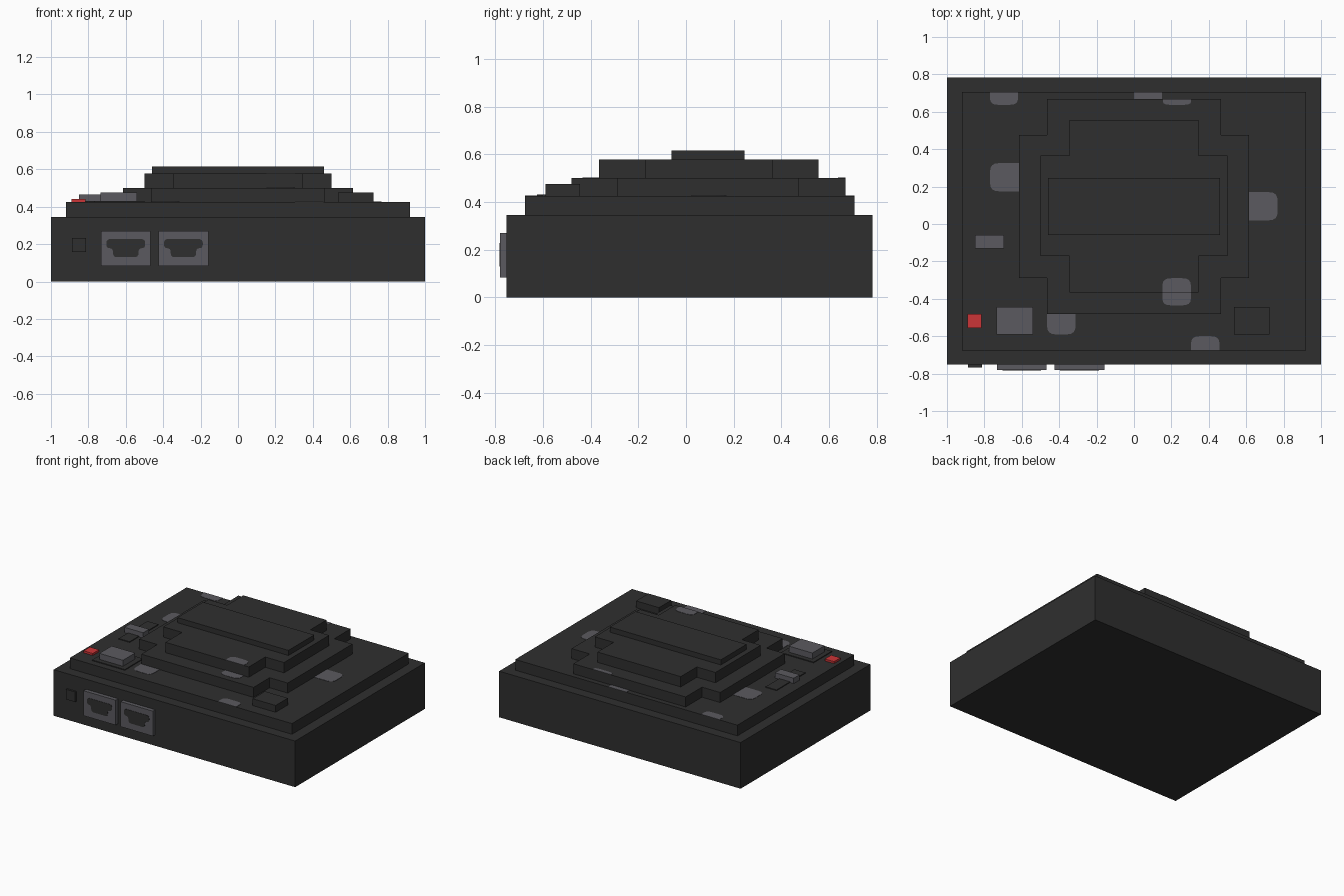
import bpy, bmesh, math

if "Cube" in bpy.data.objects:
    bpy.data.objects.remove(bpy.data.objects["Cube"])


def material(name, rgb):
    m = bpy.data.materials.new(name)
    m.diffuse_color = (*rgb, 1)
    m.use_nodes = True
    m.node_tree.nodes["Principled BSDF"].inputs["Base Color"].default_value = m.diffuse_color
    return m


DARK = material("charcoal", (0.028, 0.028, 0.028))
GREY = material("mid grey", (0.105, 0.102, 0.115))
RED = material("red", (0.6, 0.035, 0.038))


def prism(name, outline, low, high, mat, front=False):
    """Extrude a 2D outline upward, or along y when it lies on the front."""
    bm = bmesh.new()
    def place(a, b, d):
        return (a, d, b) if front else (a, b, d)
    rings = [[bm.verts.new(place(a, b, d)) for a, b in outline] for d in (low, high)]
    bm.faces.new(rings[0])
    bm.faces.new(rings[1])
    n = len(outline)
    for i in range(n):
        j = (i + 1) % n
        bm.faces.new((rings[0][i], rings[0][j], rings[1][j], rings[1][i]))
    bmesh.ops.recalc_face_normals(bm, faces=bm.faces)
    mesh = bpy.data.meshes.new(name)
    bm.to_mesh(mesh)
    bm.free()
    mesh.materials.append(mat)
    ob = bpy.data.objects.new(name, mesh)
    bpy.context.collection.objects.link(ob)
    return ob


def rect(x0, x1, y0, y1):
    return [(x0, y0), (x1, y0), (x1, y1), (x0, y1)]


def rounded(points, corners, r):
    """Replace the chosen corners of an outline with short curves."""
    out = []
    n = len(points)
    for i, (x, y) in enumerate(points):
        if i not in corners:
            out.append((x, y))
            continue
        ends = []
        for px, py in (points[i - 1], points[(i + 1) % n]):
            d = math.hypot(px - x, py - y)
            k = min(r, d * 0.49) / d
            ends.append((x + (px - x) * k, y + (py - y) * k))
        (ax, ay), (bx, by) = ends
        for s in range(5):
            t = s / 4
            u, v, w = (1 - t) ** 2, 2 * t * (1 - t), t * t
            out.append((u * ax + v * x + w * bx, u * ay + v * y + w * by))
    return out


def cross(wide, narrow, y_in, y_out):
    """Rectangle with a square notch in each corner."""
    (a, b), (c, d) = y_in, y_out
    return [(-narrow, c), (narrow, c), (narrow, a), (wide, a), (wide, b), (narrow, b),
            (narrow, d), (-narrow, d), (-narrow, b), (-wide, b), (-wide, a), (-narrow, a)]


# Stepped case
prism("case_body", rect(-1, 1, -0.752, 0.782), 0, 0.345, DARK)
prism("case_deck", rect(-0.92, 0.92, -0.675, 0.706), 0.345, 0.425, DARK)
prism("lower_cross_step", cross(0.615, 0.465, (-0.29, 0.475), (-0.48, 0.668)), 0.425, 0.5, DARK)
prism("upper_cross_step", cross(0.5, 0.345, (-0.17, 0.365), (-0.365, 0.555)), 0.5, 0.577, DARK)
prism("top_plate", rect(-0.46, 0.46, -0.06, 0.245), 0.577, 0.615, DARK)

# Controls on the deck
prism("button_base", rect(-0.77, -0.5, -0.625, -0.41), 0.425, 0.431, DARK)
prism("large_button", rect(-0.735, -0.54, -0.59, -0.445), 0.425, 0.476, GREY)
prism("slider_base", rect(-0.82, -0.73, -0.24, 0.1), 0.425, 0.431, DARK)
prism("slider", rect(-0.85, -0.695, -0.13, -0.06), 0.425, 0.465, GREY)
prism("dark_button", rect(0.535, 0.725, -0.59, -0.445), 0.425, 0.476, DARK)
prism("indicator_light", rect(-0.89, -0.815, -0.555, -0.48), 0.425, 0.44, RED)

# Painted patches: bounds, rounded corners, height of the surface below
patches = [
    ((-0.77, -0.62, 0.637, 0.706), (0, 1), 0.425),
    ((-0.77, -0.615, 0.175, 0.325), (0, 3), 0.425),
    ((0.615, 0.768, 0.02, 0.17), (1, 2), 0.425),
    ((-0.465, -0.312, -0.59, -0.48), (0, 1), 0.425),
    ((0.305, 0.457, -0.675, -0.6), (2, 3), 0.425),
    ((0.0, 0.15, 0.668, 0.706), (), 0.425),
    ((0.155, 0.305, 0.637, 0.668), (0, 1), 0.5),
    ((0.152, 0.304, -0.435, -0.365), (0, 1), 0.5),
    ((0.152, 0.304, -0.365, -0.29), (2, 3), 0.577),
]
for i, (bounds, corners, z) in enumerate(patches):
    prism(f"patch_{i + 1}", rounded(rect(*bounds), corners, 0.045), z, z + 0.002, GREY)

# Two front sockets, each a grey plate with a dark stepped opening
for i, cx in enumerate((-0.6, -0.292)):
    prism(f"socket_plate_{i + 1}", rect(cx - 0.133, cx + 0.133, 0.083, 0.27),
          -0.781, -0.752, GREY, front=True)
    half = [(0.068, 0.13), (0.068, 0.178), (0.104, 0.178), (0.104, 0.227)]
    outline = [(cx + a, z) for a, z in half] + [(cx - a, z) for a, z in reversed(half)]
    prism(f"socket_opening_{i + 1}", rounded(outline, range(8), 0.022),
          -0.783, -0.78, DARK, front=True)

# Small square socket
prism("small_front_stud", rect(-0.888, -0.813, 0.158, 0.233), -0.766, -0.752, DARK, front=True)
